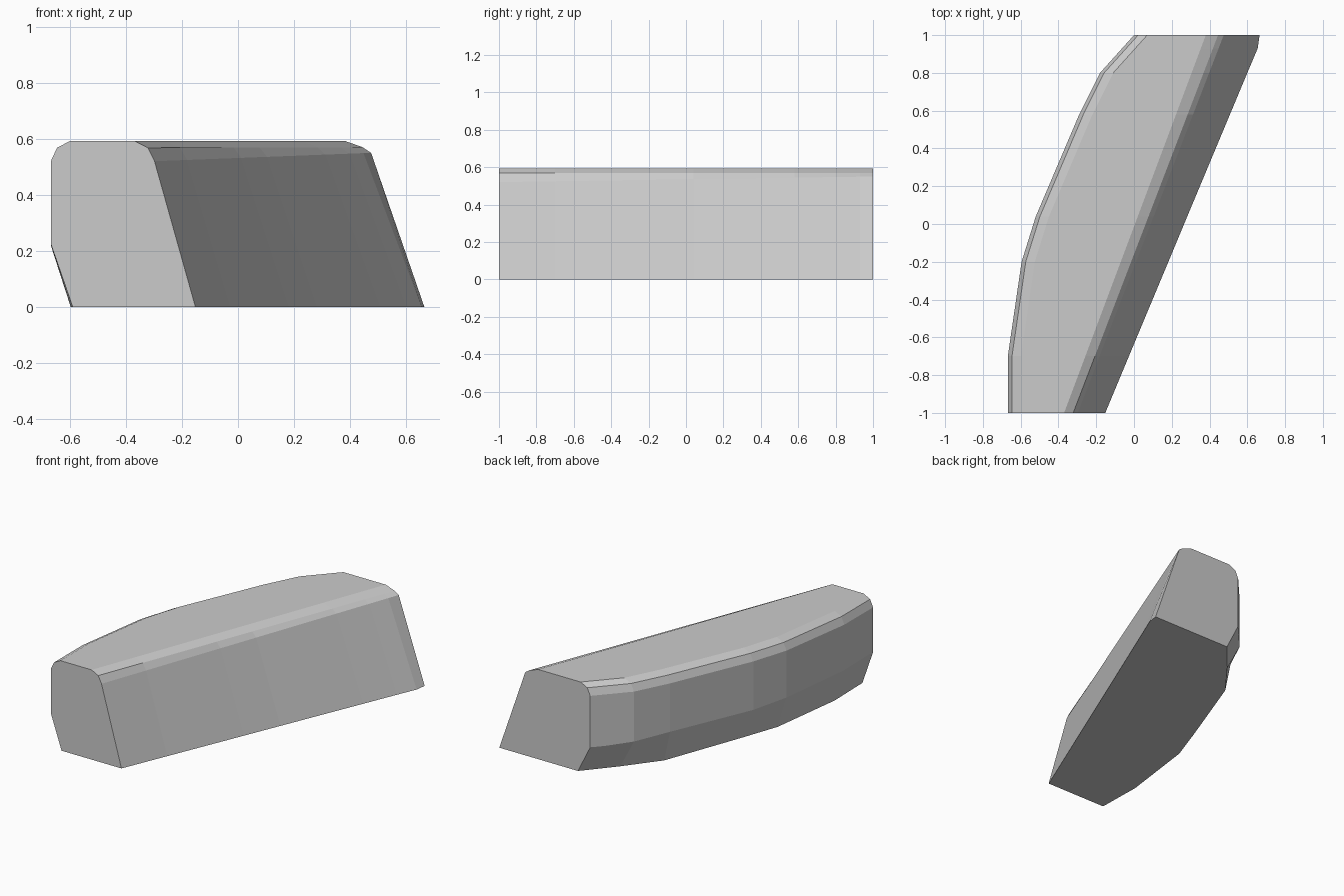
import bpy, bmesh

if "Cube" in bpy.data.objects:
    bpy.data.objects.remove(bpy.data.objects["Cube"])

TOP = 0.593
# Stations along y: (y, widest left x, bottom left x, bottom right x, lower knee height)
stations = [
    (-1.00, -0.668, -0.59, -0.152, 0.225),
    (-0.70, -0.668, -0.597, -0.027, 0.22),
    (-0.20, -0.595, -0.532, 0.182, 0.21),
    (0.04, -0.520, -0.448, 0.282, 0.20),
    (0.58, -0.290, -0.248, 0.508, 0.20),
    (0.80, -0.180, -0.08, 0.600, 0.19),
    (0.93, -0.063, 0.03, 0.655, 0.18),
    (1.00, 0.000, 0.09, 0.665, 0.18),
]


def lerp(a, b, t):
    return a + (b - a) * t


def section(y, left, bot_l, bot_r, knee):
    t = (y + 1) / 2
    return [
        (bot_l, y, 0), (bot_r, y, 0),
        # sloped right side and rounded shoulder
        (lerp(-0.298, 0.475, t), y, lerp(0.52, 0.55, t)),
        (lerp(-0.322, 0.445, t), y, lerp(0.568, 0.57, t)),
        (lerp(-0.37, 0.38, t), y, TOP),
        # curved left side and rounded shoulder
        (left + 0.07, y, TOP), (left + 0.022, y, 0.568),
        (left, y, 0.52), (left, y, knee),
    ]


# Body lofted through the stations
bm = bmesh.new()
rings = [[bm.verts.new(p) for p in section(*s)] for s in stations]
for a, b in zip(rings, rings[1:]):
    n = len(a)
    for i in range(n):
        j = (i + 1) % n
        bm.faces.new((a[i], a[j], b[j], b[i]))
bm.faces.new(rings[0])
bm.faces.new(rings[-1])
bmesh.ops.recalc_face_normals(bm, faces=bm.faces)

mesh = bpy.data.meshes.new("curved_block")
bm.to_mesh(mesh)
bm.free()
body = bpy.data.objects.new("curved_block", mesh)
bpy.context.collection.objects.link(body)
